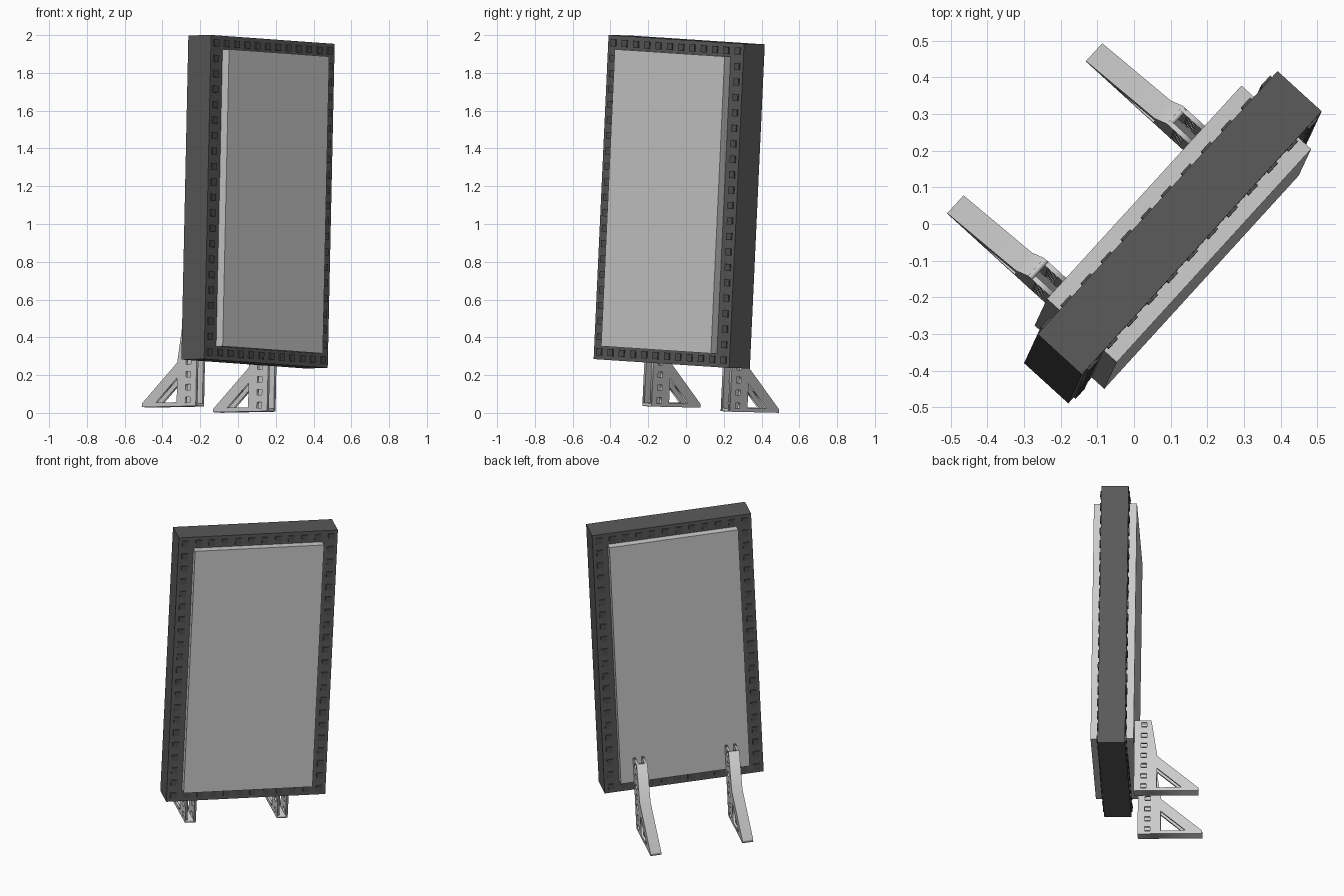
import bpy, bmesh
from mathutils import Matrix, Vector

if "Cube" in bpy.data.objects:
    bpy.data.objects.remove(bpy.data.objects["Cube"])

# Tilted local frame: u = width, b = towards the back, v = up
v = Vector((0.0215, 0.046, 0.9987)).normalized()
u = Vector((0.673, 0.738, -0.0485))
u = (u - v * u.dot(v)).normalized()
b = v.cross(u)
FRAME = Matrix((u, b, v)).transposed().to_4x4()
FRAME.translation = (0.106, -0.036, 1.118)

dark = bpy.data.materials.new("dark_frame")
dark.diffuse_color = (0.1, 0.1, 0.1, 1)
dark.use_nodes = True
dark.node_tree.nodes["Principled BSDF"].inputs["Base Color"].default_value = dark.diffuse_color
stud_mat = bpy.data.materials.new("dark_studs")
stud_mat.diffuse_color = (0.08, 0.08, 0.08, 1)
stud_mat.use_nodes = True
stud_mat.node_tree.nodes["Principled BSDF"].inputs["Base Color"].default_value = stud_mat.diffuse_color


def link(name, mesh, matrix, mat=None):
    ob = bpy.data.objects.new(name, mesh)
    bpy.context.collection.objects.link(ob)
    ob.matrix_world = matrix
    if mat:
        mesh.materials.append(mat)
    return ob


def boxes(name, items, mat=None):
    """One mesh from (centre, size) boxes in the tilted frame."""
    bm = bmesh.new()
    for centre, size in items:
        bmesh.ops.create_cube(bm, size=1, matrix=Matrix.Translation(centre) @ Matrix.Diagonal((*size, 1)))
    mesh = bpy.data.meshes.new(name)
    bm.to_mesh(mesh)
    bm.free()
    return link(name, mesh, FRAME, mat)


# Side profiles live in (b, v) and are extruded along u
SIDE = Matrix(((0, 0, 1, 0), (1, 0, 0, 0), (0, 1, 0, 0), (0, 0, 0, 1)))


def profile(name, loops, half, at_u):
    """Flat outline with holes, extruded by half to each side of at_u."""
    cu = bpy.data.curves.new(name, 'CURVE')
    cu.dimensions = '2D'
    cu.fill_mode = 'BOTH'
    cu.extrude = half
    for pts in loops:
        sp = cu.splines.new('POLY')
        sp.points.add(len(pts) - 1)
        for p, (x, y) in zip(sp.points, pts):
            p.co = (x, y, 0, 1)
        sp.use_cyclic_u = True
    tmp = bpy.data.objects.new(name + "_tmp", cu)
    bpy.context.collection.objects.link(tmp)
    bpy.context.view_layer.update()
    mesh = bpy.data.meshes.new_from_object(tmp.evaluated_get(bpy.context.evaluated_depsgraph_get()))
    bpy.data.objects.remove(tmp)
    return link(name, mesh, FRAME @ Matrix.Translation((at_u, 0, 0)) @ SIDE)


# Cabinet frame and the two raised panels
W, D, H = 0.972, 0.163, 1.718
boxes("cabinet_frame", [((0, 0, 0), (W, D, H))], dark)
for name, s in (("front_panel", -1), ("back_panel", 1)):
    boxes(name, [((0, s * 0.1, 0), (0.788, 0.057, 1.574))])

# Square studs around the border, front and back
NX, NZ = 12, 21
cells = [(i, k) for i in range(NX) for k in range(NZ) if i in (0, NX - 1) or k in (0, NZ - 1)]
for name, s in (("front_studs", -1), ("back_studs", 1)):
    boxes(name, [(((i / (NX - 1) - 0.5) * (W - 0.08), s * D / 2,
                   (k / (NZ - 1) - 0.5) * (H - 0.08)), (0.037, 0.014, 0.037)) for i, k in cells], stud_mat)

# Stands: perforated side plates joined by a bent back flange and a foot plate
outline = [(0.129, -1.096), (0.515, -1.096), (0.515, -1.078), (0.268, -0.864), (0.23, -0.626)]
plate = outline + [(0.129, -0.626)]
flange = outline + [(0.215, -0.626), (0.254, -0.872), (0.492, -1.08), (0.129, -1.08)]
triangle = [(0.266, -1.074), (0.416, -1.074), (0.266, -0.944)]
holes = [[(0.187 + x, -1.063 + 0.068 * i + z) for x, z in
          ((-0.017, -0.015), (0.017, -0.015), (0.017, 0.015), (-0.017, 0.015))] for i in range(7)]
for label, cx in (("left", -0.281), ("right", 0.281)):
    profile(label + "_stand_flange", [flange], 0.0325, cx)
    for side, s in (("outer", -1), ("inner", 1)):
        profile(f"{label}_stand_{side}_plate", [plate, triangle] + holes, 0.007, cx + s * 0.026)
